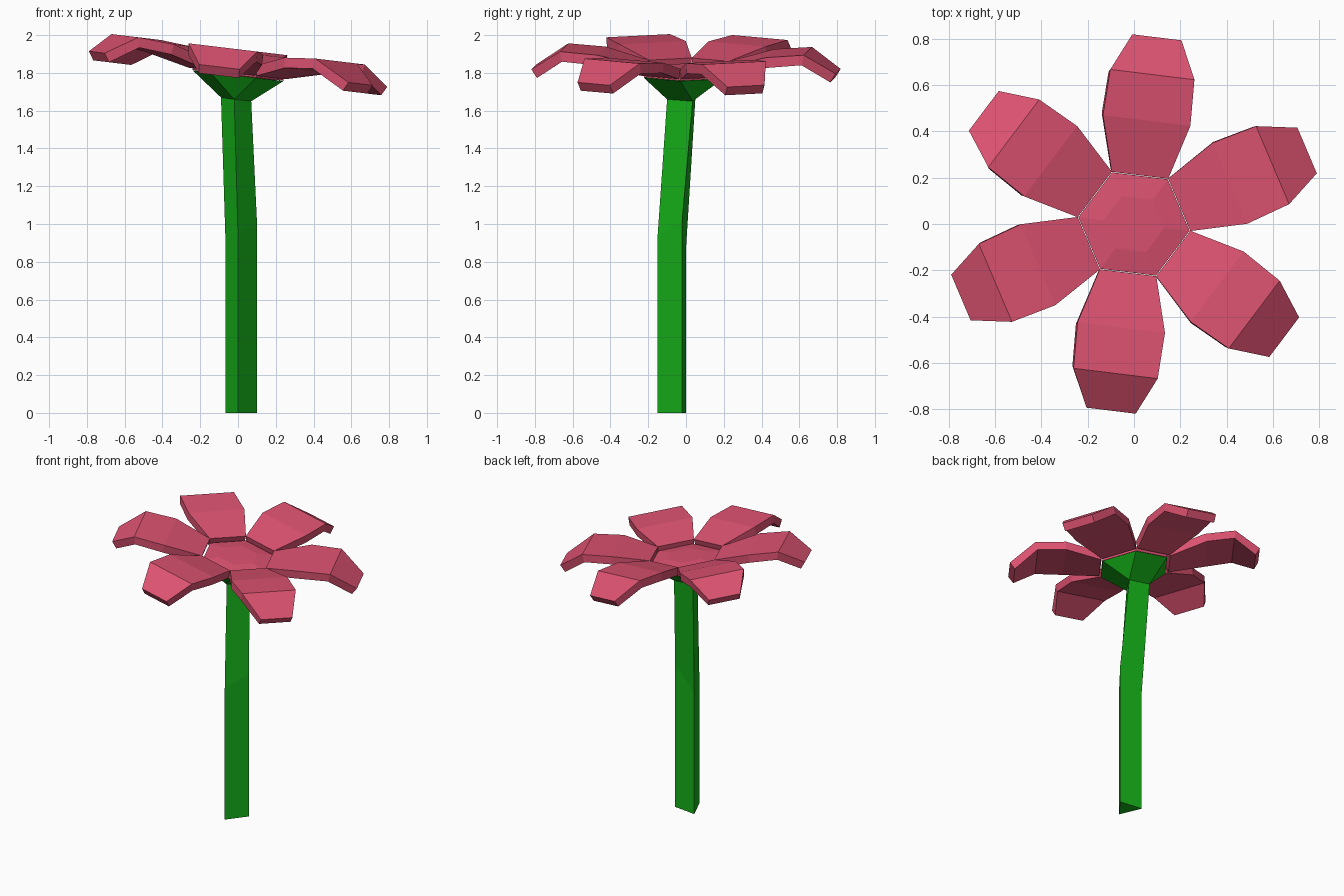
import bpy
from math import radians, cos, sin

if "Cube" in bpy.data.objects:
    bpy.data.objects.remove(bpy.data.objects["Cube"])

TILT = 0.12          # the flower head leans down towards +x
START = radians(53)  # first corner of the hexagonal head


def material(name, color):
    m = bpy.data.materials.new(name)
    m.diffuse_color = (*color, 1)
    m.use_nodes = True
    m.node_tree.nodes["Principled BSDF"].inputs["Base Color"].default_value = m.diffuse_color
    return m


def build(name, verts, faces, mat):
    me = bpy.data.meshes.new(name)
    me.from_pydata(verts, [], faces)
    me.materials.append(mat)
    ob = bpy.data.objects.new(name, me)
    bpy.context.collection.objects.link(ob)
    return ob


def lean(x, y, z):
    return (x, y, z - TILT * x)


def hexagon(r, z):
    return [lean(r * cos(START + radians(60 * k)), r * sin(START + radians(60 * k)), z)
            for k in range(6)]


green = material("stem_green", (0.008, 0.45, 0.01))
pink = material("petal_pink", (0.72, 0.085, 0.165))

# Bent three-sided stem: bottom, bend, top
rings = [
    [(0, -0.15, 0), (0.10, -0.02, 0), (-0.065, 0, 0)],
    [(0, -0.15, 0.94), (0.10, -0.02, 1.02), (-0.065, 0, 0.87)],
    [(-0.02, -0.10, 1.66), (0.07, 0.035, 1.65), (-0.09, 0.05, 1.67)],
]
faces = [(2, 1, 0), (6, 7, 8)]
for r in range(2):
    for i in range(3):
        j = (i + 1) % 3
        faces.append((3 * r + i, 3 * r + j, 3 * r + 3 + j, 3 * r + 3 + i))
build("stem", sum(rings, []), faces, green)

# Calyx flaring from the triangular stem to the hexagonal head
verts = rings[2] + hexagon(0.242, 1.785)
first = [3, 5, 1]    # each stem corner feeds two hexagon corners
faces = [(2, 1, 0), tuple(range(3, 9))]
for i in range(3):
    a, b = 3 + first[i], 3 + (first[i] + 1) % 6
    j = (i + 1) % 3
    faces += [(i, a, b), (i, b, 3 + first[j], j)]
build("calyx", verts, faces, green)

# Recessed flower centre with a slightly raised middle
verts = hexagon(0.242, 1.787) + hexagon(0.242, 1.82) + hexagon(0.132, 1.835)
faces = [tuple(reversed(range(6))), tuple(range(12, 18))]
for r in (0, 6):
    for i in range(6):
        j = (i + 1) % 6
        faces.append((r + i, r + j, r + 6 + j, r + 6 + i))
build("flower_centre", verts, faces, pink)

# Six folded petals: radius, half width, height at each fold
profile = [(0.212, 0.123, 1.85), (0.45, 0.19, 1.91),
           (0.65, 0.183, 1.925), (0.812, 0.107, 1.82)]
for k in range(6):
    a = START + radians(30 + 60 * k)
    verts = [lean(r * cos(a) - s * w * sin(a), r * sin(a) + s * w * cos(a), z)
             for r, w, z in profile for s in (-1, 1)]
    faces = [(2 * i, 2 * i + 2, 2 * i + 3, 2 * i + 1) for i in range(3)]
    petal = build(f"petal_{k + 1}", verts, faces, pink)
    mod = petal.modifiers.new("thickness", "SOLIDIFY")
    mod.thickness = 0.055
    mod.offset = -1
